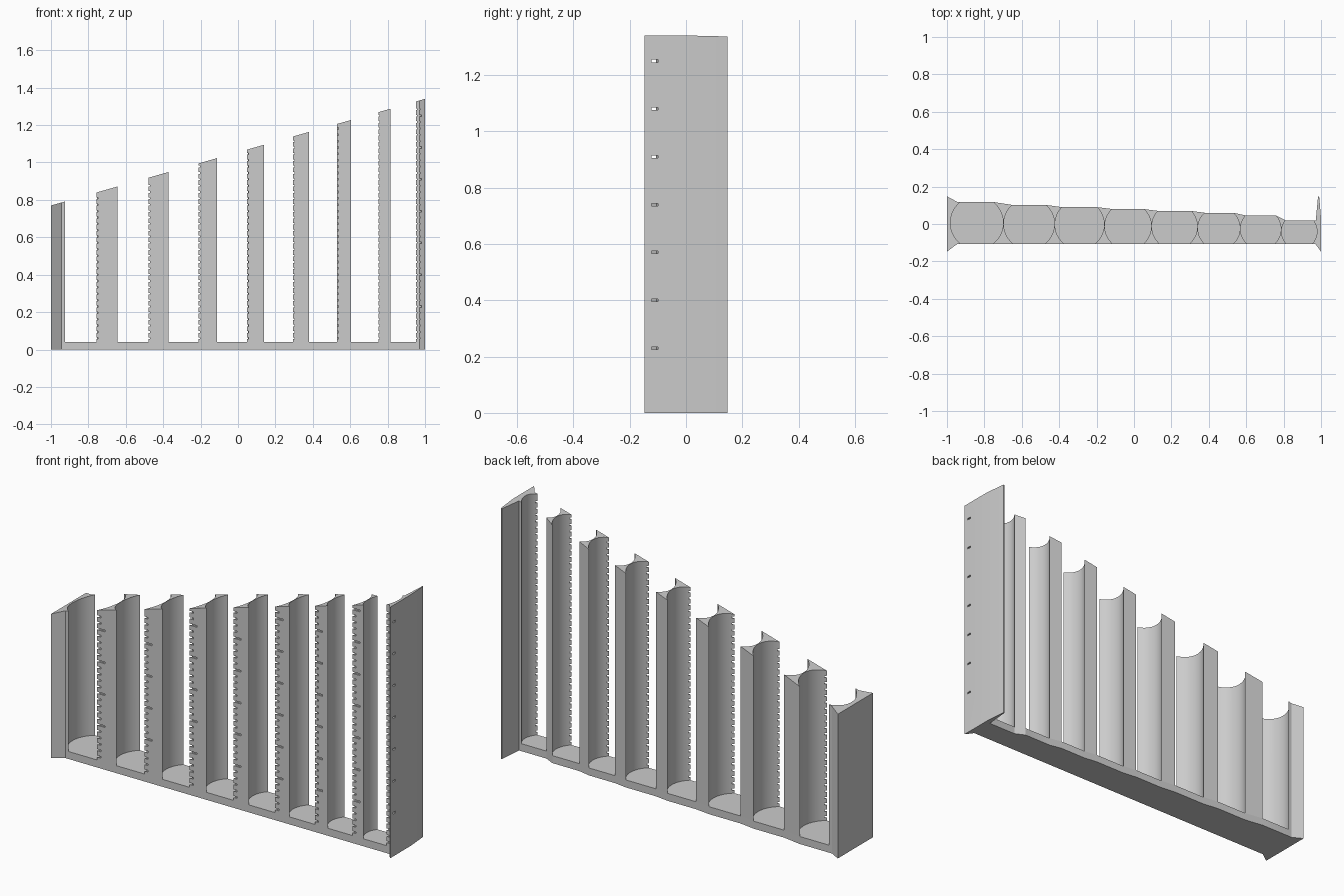
import bpy
import bmesh
from math import asin, cos, sin, sqrt

cube = bpy.data.objects.get("Cube")
if cube:
    bpy.data.objects.remove(cube, do_unlink=True)

grey = bpy.data.materials.new("plain grey")
grey.use_nodes = True
colour = (0.6, 0.6, 0.6, 1)
grey.diffuse_color = colour
grey.node_tree.nodes["Principled BSDF"].inputs["Base Color"].default_value = colour

FRONT, FLOOR, FLARE = -0.107, 0.04, 0.148
EDGES = [-0.983, -0.698, -0.424, -0.158, 0.094, 0.34, 0.568, 0.787, 0.98]
HALF_OPENING = [0.084, 0.0825, 0.08, 0.08, 0.0775, 0.075, 0.0725, 0.0675]
BACK = [0.118, 0.102, 0.09, 0.08, 0.07, 0.06, 0.046, 0.02]


def slope_height(x):
    return 1.055 + 0.285 * x


def arc(i, side, steps=20):
    """One side of round pocket i, from its front corner to its back corner."""
    cx = (EDGES[i] + EDGES[i + 1]) / 2
    r = (EDGES[i + 1] - EDGES[i]) / 2 - 0.0015
    cy = FRONT + sqrt(r * r - HALF_OPENING[i] ** 2)
    a0, a1 = asin((FRONT - cy) / r), asin((BACK[i] - cy) / r)
    angles = [a0 + (a1 - a0) * k / steps for k in range(steps + 1)]
    return [(cx + side * r * cos(a), cy + r * sin(a)) for a in angles]


def prism(name, outline, z0, top):
    """Upright prism whose top height is a function of x."""
    bm = bmesh.new()
    low = [bm.verts.new((x, y, z0)) for x, y in outline]
    high = [bm.verts.new((x, y, top(x))) for x, y in outline]
    bm.faces.new(low[::-1])
    bm.faces.new(high)
    n = len(outline)
    for k in range(n):
        j = (k + 1) % n
        bm.faces.new((low[k], low[j], high[j], high[k]))
    return finish(name, bm)


def finish(name, bm):
    mesh = bpy.data.meshes.new(name)
    bm.to_mesh(mesh)
    bm.free()
    mesh.materials.append(grey)
    ob = bpy.data.objects.new(name, mesh)
    bpy.context.collection.objects.link(ob)
    return ob


def cut_ticks(ob, x, long_end):
    """Cut a scale of small notches in the front left edge; every fifth is long."""
    bm = bmesh.new()
    z, k = 0.06, 0
    while z < slope_height(x) - 0.015:
        x0 = x - 0.03
        x1 = long_end if k % 5 == 0 and k else x + 0.022
        y0, y1 = -0.123, -0.1
        box = bmesh.ops.create_cube(bm, size=1)["verts"]
        bmesh.ops.scale(bm, vec=(x1 - x0, y1 - y0, 0.009), verts=box)
        bmesh.ops.translate(bm, vec=((x0 + x1) / 2, (y0 + y1) / 2, z), verts=box)
        z += 0.034
        k += 1
    cutter = finish("tick_cutter", bm)
    cutter.hide_render = True
    mod = ob.modifiers.new("ticks", "BOOLEAN")
    mod.operation, mod.solver, mod.object = "DIFFERENCE", "EXACT", cutter
    bpy.context.view_layer.update()
    deps = bpy.context.evaluated_depsgraph_get()
    result = bpy.data.meshes.new_from_object(ob.evaluated_get(deps))
    ob.modifiers.clear()
    ob.data = result
    bpy.data.objects.remove(cutter, do_unlink=True)


last = len(BACK) - 1
left_front = [(-1, -FLARE), (-0.945, FRONT)]
left_back = [(-0.945, BACK[0]), (-1, FLARE)]
right_end = [(0.97, FRONT), (1, -FLARE), (1, 0.03), (0.99, FLARE),
             (0.984, FLARE), (0.972, BACK[last])]

# Base slab, stepped along the back
back_edge = []
for i in reversed(range(len(BACK))):
    back_edge += [arc(i, 1)[-1], arc(i, -1)[-1]]
parts = [prism("base", left_front + right_end + back_edge + left_back, 0, lambda x: FLOOR)]

# Short end wall
parts.append(prism("short_end_wall", left_front + arc(0, -1) + left_back, FLOOR, slope_height))

# Dividers between the pockets, with a notched scale
for i in range(last):
    left_side, right_side = arc(i, 1), arc(i + 1, -1)
    ob = prism(f"divider_{i + 1}", left_side[::-1] + right_side, FLOOR, slope_height)
    cut_ticks(ob, left_side[0][0], left_side[0][0] + 0.045)
    parts.append(ob)

# Tall end wall, where the long notches run right through the flare
side = arc(last, 1)
tall = prism("tall_end_wall", side[::-1] + right_end, FLOOR, slope_height)
cut_ticks(tall, side[0][0], 1.05)
parts.append(tall)

# Smooth the round pockets, keep corners crisp
bpy.ops.object.select_all(action="DESELECT")
for ob in parts:
    ob.select_set(True)
bpy.context.view_layer.objects.active = parts[0]
bpy.ops.object.shade_smooth_by_angle(angle=0.4)
